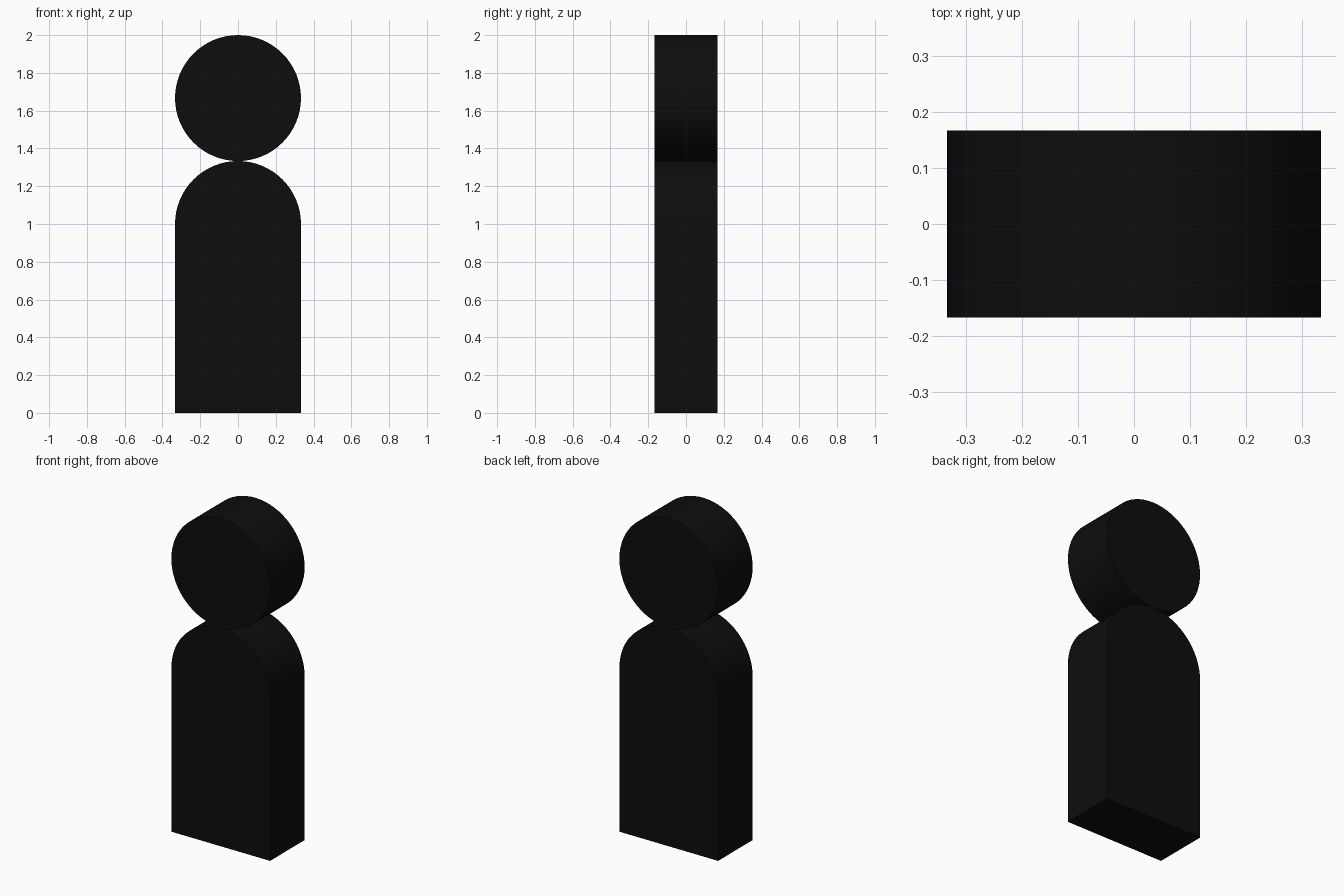
import bpy, bmesh, math

if "Cube" in bpy.data.objects:
    bpy.data.objects.remove(bpy.data.objects["Cube"])

R = 1 / 3        # radius of head and shoulders
DEPTH = 1 / 3    # thickness front to back
SEGMENTS = 64    # sides of a full circle

black = bpy.data.materials.new("black")
black.diffuse_color = (0.004, 0.004, 0.004, 1)
black.use_nodes = True
black.node_tree.nodes["Principled BSDF"].inputs["Base Color"].default_value = black.diffuse_color


def arc(cz, start, end, steps):
    return [(R * math.cos(start + (end - start) * i / steps),
             cz + R * math.sin(start + (end - start) * i / steps))
            for i in range(steps + 1)]


def slab(name, profile):
    """Extrude an x-z profile along y, centred on y = 0."""
    bm = bmesh.new()
    face = bm.faces.new([bm.verts.new((x, -DEPTH / 2, z)) for x, z in profile])
    new = bmesh.ops.extrude_face_region(bm, geom=[face])["geom"]
    bmesh.ops.translate(bm, vec=(0, DEPTH, 0),
                        verts=[v for v in new if isinstance(v, bmesh.types.BMVert)])
    bmesh.ops.recalc_face_normals(bm, faces=bm.faces)
    mesh = bpy.data.meshes.new(name)
    bm.to_mesh(mesh)
    bm.free()
    mesh.materials.append(black)
    obj = bpy.data.objects.new(name, mesh)
    bpy.context.collection.objects.link(obj)
    bpy.ops.object.select_all(action='DESELECT')
    obj.select_set(True)
    bpy.context.view_layer.objects.active = obj
    bpy.ops.object.shade_smooth_by_angle(angle=math.radians(30))
    return obj


# Body: straight sides with a half-round top
slab("body", [(-R, 0), (R, 0)] + arc(1.0, 0, math.pi, SEGMENTS // 2))

# Head: round disc resting on the body
slab("head", arc(2 - R, 0, 2 * math.pi, SEGMENTS)[:-1])
